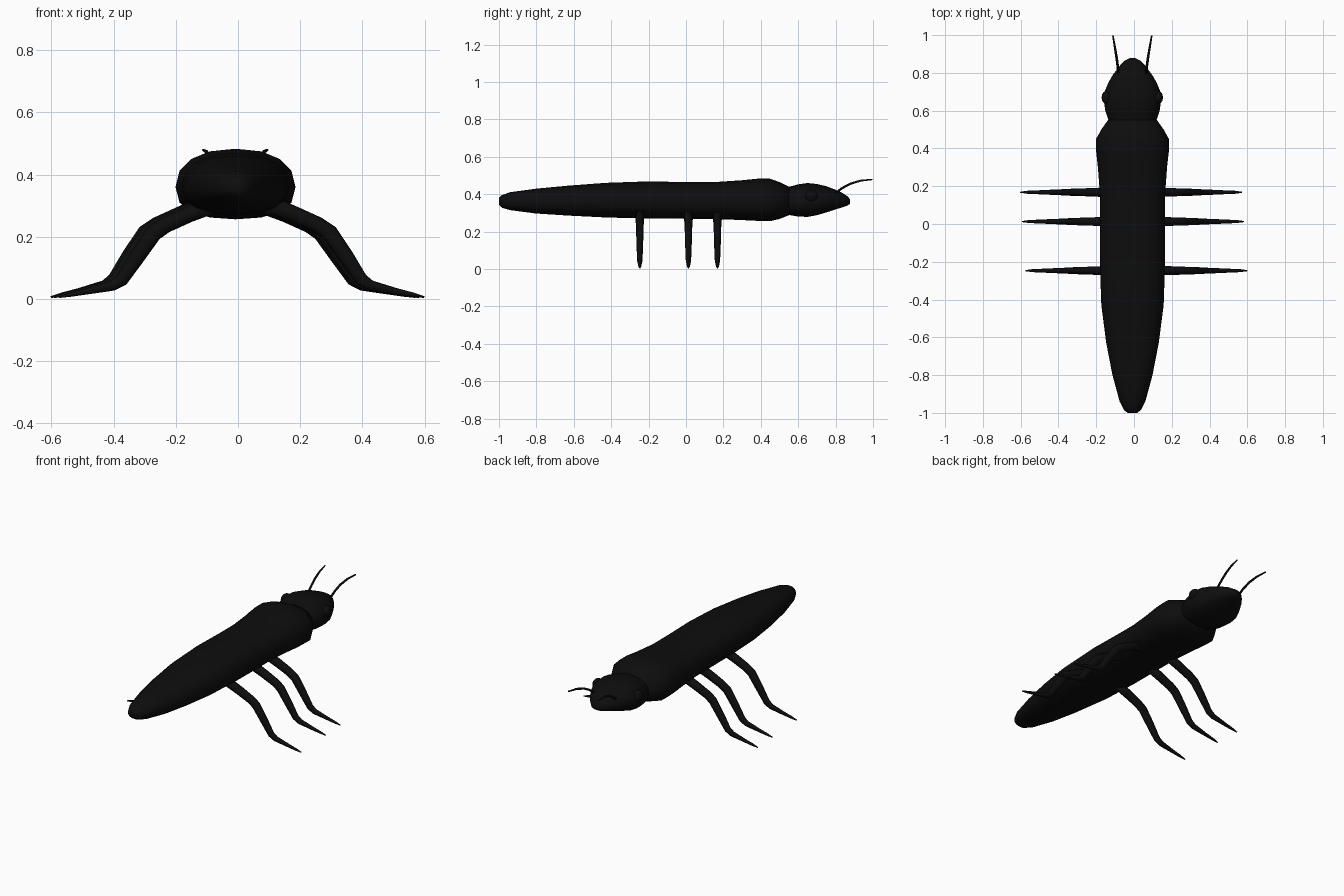
import bpy, bmesh, math
from mathutils import Vector

if "Cube" in bpy.data.objects:
    bpy.data.objects.remove(bpy.data.objects["Cube"])


def mat(name, c):
    m = bpy.data.materials.new(name)
    m.diffuse_color = (c, c, c, 1)
    m.use_nodes = True
    m.node_tree.nodes["Principled BSDF"].inputs["Base Color"].default_value = m.diffuse_color
    return m


BLACK = mat("shell black", 0.004)


def loft(name, rings):
    """Skin a list of closed rings and cap both ends."""
    bm = bmesh.new()
    loops = [[bm.verts.new(p) for p in r] for r in rings]
    n = len(loops[0])
    for a, b in zip(loops, loops[1:]):
        for i in range(n):
            j = (i + 1) % n
            bm.faces.new((a[i], a[j], b[j], b[i]))
    bm.faces.new(loops[0])
    bm.faces.new(loops[-1])
    bmesh.ops.recalc_face_normals(bm, faces=bm.faces)
    for f in bm.faces:
        f.smooth = True
    me = bpy.data.meshes.new(name)
    bm.to_mesh(me)
    bm.free()
    ob = bpy.data.objects.new(name, me)
    bpy.context.collection.objects.link(ob)
    me.materials.append(BLACK)
    return ob


def power(v, e):
    return math.copysign(abs(v) ** e, v)


def hull(name, stations, cx=-0.008, n=16):
    """Rounded body along y from (y, half width, low z, high z); the belly is flatter."""
    rings = []
    for y, w, lo, hi in stations:
        mid = lo + (hi - lo) * 0.46
        ring = []
        for i in range(n):
            a = 2 * math.pi * i / n
            c, s = math.cos(a), math.sin(a)
            h = hi - mid if s > 0 else mid - lo
            ring.append((cx + w * power(c, 0.88), y,
                         mid + h * power(s, 0.9 if s > 0 else 0.75)))
        rings.append(ring)
    return loft(name, rings)


def tube(name, path, radii, n=8):
    """Tapered limb; radii are (across y or x, in the bending plane)."""
    pts = [Vector(p) for p in path]
    span = pts[-1] - pts[0]
    side = Vector((0, 1, 0)) if abs(span.x) > abs(span.y) else Vector((1, 0, 0))
    rings = []
    for k, p in enumerate(pts):
        t = Vector()
        if k > 0:
            t += (p - pts[k - 1]).normalized()
        if k < len(pts) - 1:
            t += (pts[k + 1] - p).normalized()
        up = t.normalized().cross(side).normalized()
        rs, ru = radii[k]
        rings.append([p + side * rs * math.cos(2 * math.pi * i / n)
                      + up * ru * math.sin(2 * math.pi * i / n) for i in range(n)])
    return loft(name, rings)


# Thorax and long tapering abdomen
hull("body", [
    (-1.0, 0.025, 0.343, 0.382), (-0.985, 0.045, 0.328, 0.395),
    (-0.94, 0.068, 0.315, 0.411), (-0.80, 0.106, 0.297, 0.430),
    (-0.63, 0.139, 0.286, 0.446), (-0.43, 0.165, 0.276, 0.461),
    (-0.20, 0.173, 0.270, 0.469), (0.0, 0.172, 0.269, 0.465),
    (0.15, 0.172, 0.268, 0.465), (0.30, 0.183, 0.262, 0.475),
    (0.38, 0.192, 0.258, 0.483), (0.45, 0.193, 0.256, 0.483),
    (0.50, 0.165, 0.268, 0.465), (0.55, 0.130, 0.288, 0.440),
    (0.56, 0.080, 0.310, 0.410)])

# Head
hull("head", [
    (0.50, 0.105, 0.300, 0.430), (0.55, 0.127, 0.289, 0.440),
    (0.60, 0.144, 0.281, 0.453), (0.65, 0.151, 0.279, 0.460),
    (0.70, 0.148, 0.288, 0.455), (0.75, 0.127, 0.303, 0.443),
    (0.79, 0.104, 0.316, 0.428), (0.835, 0.070, 0.330, 0.408),
    (0.865, 0.042, 0.340, 0.388), (0.878, 0.016, 0.350, 0.372)])

for s, label in ((-1, "left"), (1, "right")):
    # Eyes
    bpy.ops.mesh.primitive_uv_sphere_add(segments=12, ring_count=8, radius=1,
                                         location=(-0.009 + s * 0.135, 0.67, 0.39))
    eye = bpy.context.object
    eye.name = label + "_eye"
    eye.scale = (0.028, 0.036, 0.034)
    eye.data.materials.append(BLACK)
    bpy.ops.object.shade_smooth()

    # Antennae
    tube(label + "_antenna",
         [(-0.009 + s * x, y, z) for x, y, z in (
             (0.073, 0.79, 0.400), (0.077, 0.835, 0.433), (0.083, 0.88, 0.457),
             (0.092, 0.935, 0.473), (0.103, 0.998, 0.479))],
         [(0.007, 0.007)] * 3 + [(0.006, 0.006), (0.004, 0.004)], 6)

    # Three pairs of legs with thigh, shin and foot
    for part, y, cx in (("front", 0.168, -0.015), ("middle", 0.013, -0.005),
                        ("rear", -0.247, 0.012)):
        tube(f"{label}_{part}_leg",
             [(cx + s * x, y, z) for x, z in (
                 (0.10, 0.300), (0.17, 0.272), (0.245, 0.238), (0.283, 0.212),
                 (0.335, 0.137), (0.385, 0.062), (0.415, 0.043),
                 (0.50, 0.024), (0.55, 0.014), (0.587, 0.006))],
             [(0.024, 0.028), (0.024, 0.026), (0.021, 0.026), (0.020, 0.027),
              (0.018, 0.025), (0.015, 0.021), (0.014, 0.017),
              (0.010, 0.010), (0.008, 0.007), (0.003, 0.003)])
